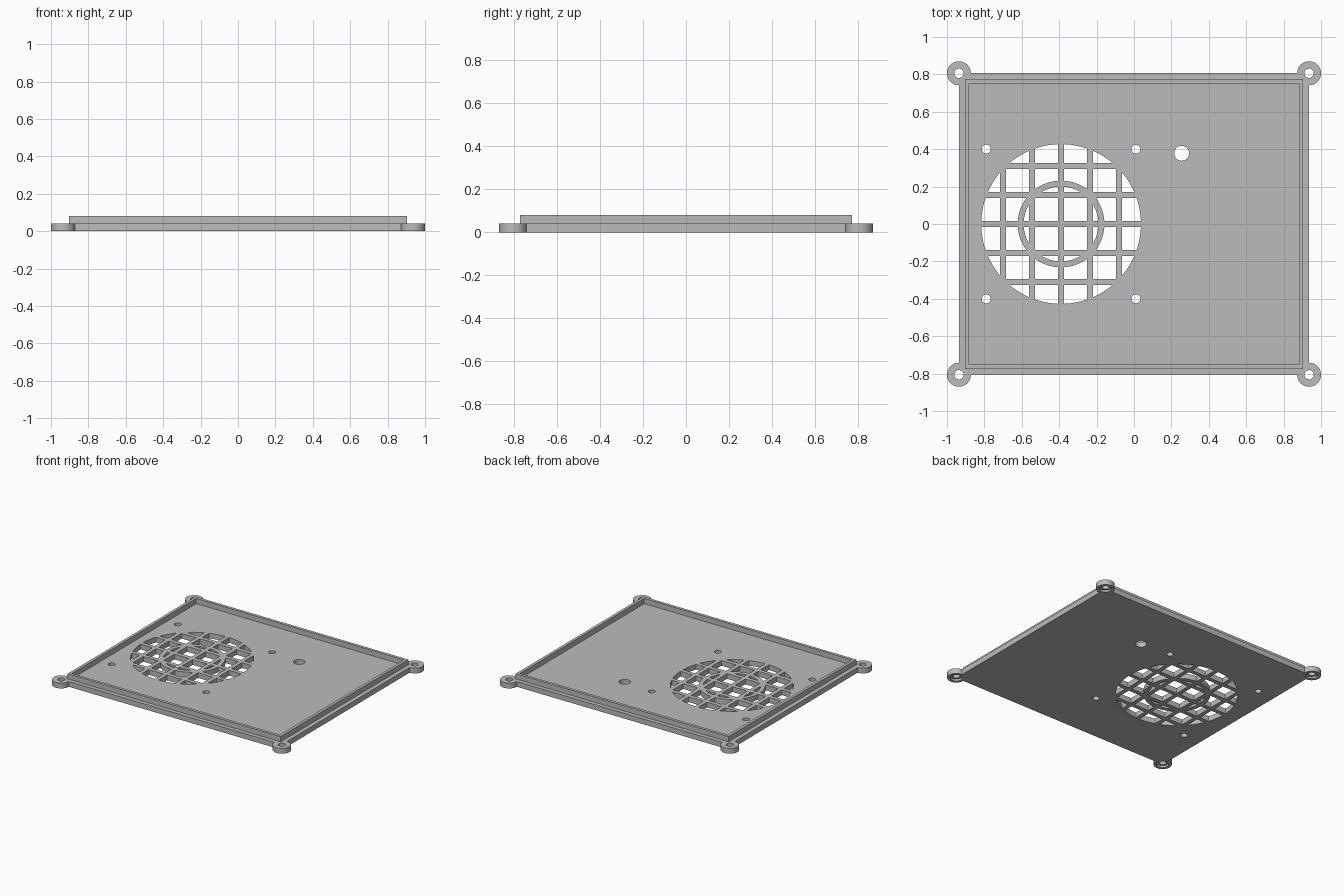
import bpy
from math import radians

if "Cube" in bpy.data.objects:
    bpy.data.objects.remove(bpy.data.objects["Cube"], do_unlink=True)

grey = bpy.data.materials.new("plain_grey")
grey.use_nodes = True
colour = (0.5, 0.5, 0.5, 1)
grey.diffuse_color = colour
grey.node_tree.nodes["Principled BSDF"].inputs["Base Color"].default_value = colour

T = 0.04                     # plate thickness
HALF_X, HALF_Y = 0.936, 0.806
FAN_X, FAN_R = -0.39, 0.427
BAR, PITCH = 0.032, 0.155


def box(name, x, y, sx, sy, z0, z1):
    bpy.ops.mesh.primitive_cube_add(size=1, location=(x, y, (z0 + z1) / 2))
    ob = bpy.context.object
    ob.name = name
    ob.scale = (sx, sy, z1 - z0)
    bpy.ops.object.transform_apply(location=True, rotation=True, scale=True)
    ob.data.materials.append(grey)
    return ob


def disc(name, x, y, r, z0, z1, sides=32):
    bpy.ops.mesh.primitive_cylinder_add(vertices=sides, radius=r, depth=z1 - z0,
                                        location=(x, y, (z0 + z1) / 2))
    ob = bpy.context.object
    ob.name = name
    bpy.ops.object.transform_apply(location=True, rotation=True, scale=True)
    ob.data.materials.append(grey)
    return ob


def combine(base, tool, operation):
    """Apply a boolean and discard the tool."""
    mod = base.modifiers.new("boolean", 'BOOLEAN')
    mod.operation = operation
    mod.solver = 'EXACT'
    mod.object = tool
    bpy.context.view_layer.objects.active = base
    bpy.ops.object.modifier_apply(modifier=mod.name)
    bpy.data.objects.remove(tool, do_unlink=True)


# Base plate with a mounting ear on each corner
cover = box("vented_cover", 0, 0, 2 * HALF_X, 2 * HALF_Y, 0, T)
corners = [(sx * HALF_X, sy * HALF_Y) for sx in (-1, 1) for sy in (-1, 1)]
for x, y in corners:
    combine(cover, disc("ear", x, y, 0.064, 0, T, 48), 'UNION')

# Raised locating rim
rim = box("rim", 0, 0, 1.806, 1.548, T / 2, 0.08)
combine(rim, box("rim_inside", 0, 0, 1.762, 1.504, 0, 0.1), 'DIFFERENCE')
combine(cover, rim, 'UNION')

# Ear holes, recessed from below
for x, y in corners:
    combine(cover, disc("ear_hole", x, y, 0.025, -0.1, 0.06), 'DIFFERENCE')
    combine(cover, disc("ear_recess", x, y, 0.042, -0.1, 0.015), 'DIFFERENCE')

# Fan opening: a disc less the bars and ring leaves the grille in the plate
opening = disc("fan_opening", FAN_X, 0, FAN_R, -0.05, 0.1, 96)
ring = disc("grille_ring", FAN_X, 0, 0.232, -0.1, 0.2, 64)
combine(ring, disc("ring_inside", FAN_X, 0, 0.2, -0.2, 0.3, 64), 'DIFFERENCE')
combine(opening, ring, 'DIFFERENCE')
for i in range(-2, 3):
    combine(opening, box("bar", FAN_X + i * PITCH, 0, BAR, 1, -0.1, 0.2), 'DIFFERENCE')
    combine(opening, box("bar", FAN_X, i * PITCH, 1, BAR, -0.1, 0.2), 'DIFFERENCE')
combine(cover, opening, 'DIFFERENCE')

# Fan screw holes and the cable hole
for sx in (-1, 1):
    for sy in (-1, 1):
        combine(cover, disc("screw_hole", FAN_X + sx * 0.4, sy * 0.4, 0.024, -0.1, 0.1),
                'DIFFERENCE')
combine(cover, disc("cable_hole", 0.255, 0.378, 0.04, -0.1, 0.1), 'DIFFERENCE')

# Smooth the round walls and keep the edges sharp
cover.data.materials.clear()
cover.data.materials.append(grey)
for face in cover.data.polygons:
    face.material_index = 0
bpy.ops.object.select_all(action='DESELECT')
cover.select_set(True)
bpy.context.view_layer.objects.active = cover
bpy.ops.object.shade_smooth_by_angle(angle=radians(30))
